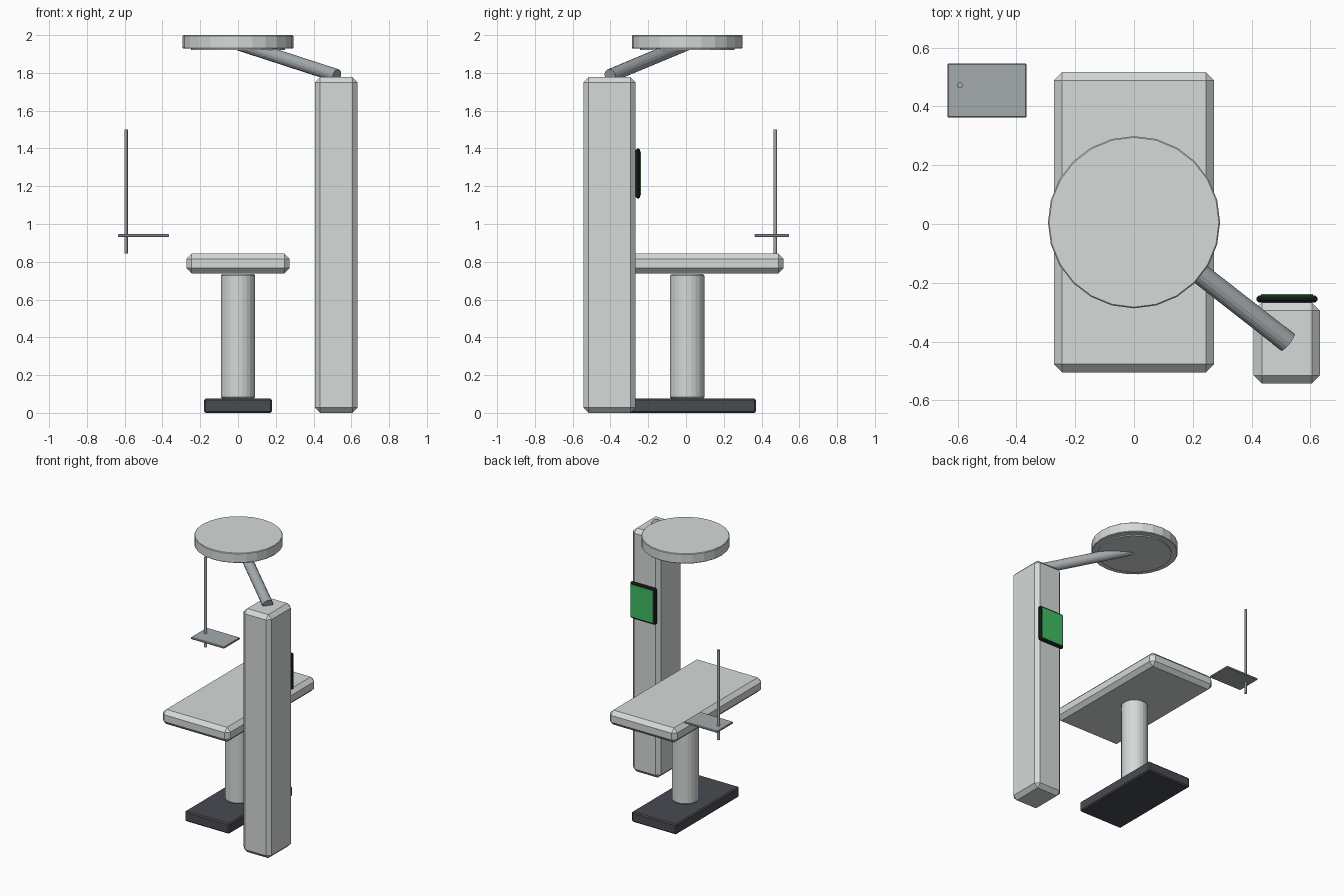
import bpy
from mathutils import Vector

default = bpy.data.objects.get("Cube")
if default:
    bpy.data.objects.remove(default, do_unlink=True)


def material(name, rgb):
    m = bpy.data.materials.new(name)
    m.use_nodes = True
    m.diffuse_color = (*rgb, 1)
    m.node_tree.nodes["Principled BSDF"].inputs["Base Color"].default_value = (*rgb, 1)
    return m


enamel = material("pale grey enamel", (0.66, 0.70, 0.69))
steel = material("steel grey", (0.37, 0.40, 0.42))
charcoal = material("charcoal", (0.065, 0.07, 0.085))
black = material("black plastic", (0.012, 0.014, 0.015))
green = material("screen green", (0.05, 0.5, 0.12))


def finish(obj, name, mat, bevel):
    obj.name = name
    obj.data.materials.append(mat)
    if bevel:
        mod = obj.modifiers.new("edge bevel", 'BEVEL')
        mod.width = bevel
        mod.segments = 1
        mod.limit_method = 'ANGLE'
        mod.angle_limit = 0.7
    return obj


def box(name, low, high, mat, bevel=0):
    """Chamfered box between two opposite corners."""
    low, high = Vector(low), Vector(high)
    bpy.ops.mesh.primitive_cube_add(size=1, location=(low + high) / 2)
    obj = bpy.context.object
    obj.scale = high - low
    bpy.ops.object.transform_apply(location=False, rotation=False, scale=True)
    return finish(obj, name, mat, bevel)


def rod(name, start, end, radius, mat, sides=24, bevel=0, smooth=False):
    """Cylinder running between two points."""
    start, end = Vector(start), Vector(end)
    axis = end - start
    bpy.ops.mesh.primitive_cylinder_add(
        vertices=sides, radius=radius, depth=axis.length, location=(start + end) / 2,
        rotation=axis.to_track_quat('Z', 'Y').to_euler())
    obj = bpy.context.object
    if smooth:
        bpy.ops.object.shade_smooth_by_angle()
    return finish(obj, name, mat, bevel)


MID = 0.006  # shared y centre of table, pedestal and lamp

# Table on its pedestal
box("floor_base", (-0.18, MID - 0.365, 0), (0.18, MID + 0.365, 0.075), charcoal, 0.008)
rod("pedestal", (0, MID, 0.075), (0, MID, 0.735), 0.091, enamel, bevel=0.008)
box("table_top", (-0.273, MID - 0.511, 0.738), (0.273, MID + 0.511, 0.844), enamel, 0.028)

# Column with a screen on its rear face
box("column", (0.407, -0.543, 0), (0.633, -0.267, 1.777), enamel, 0.028)
box("monitor_case", (0.417, -0.267, 1.135), (0.625, -0.243, 1.40), black, 0.008)
box("monitor_screen", (0.433, -0.244, 1.15), (0.609, -0.238, 1.385), green)

# Overhead lamp and its arm
rod("lamp_arm", (0.523, -0.402, 1.785), (0, MID, 1.955), 0.036, steel, 16)
rod("lamp_head", (0, MID, 1.928), (0, MID, 2), 0.293, enamel, bevel=0.004)
rod("lamp_lens", (0, MID, 1.92), (0, MID, 1.93), 0.25, enamel)

# Instrument tray on a thin pole
box("tray", (-0.635, 0.362, 0.932), (-0.366, 0.546, 0.946), steel, 0.003)
rod("tray_pole", (-0.592, 0.472, 0.845), (-0.592, 0.472, 1.5), 0.01, steel, 12, smooth=True)
